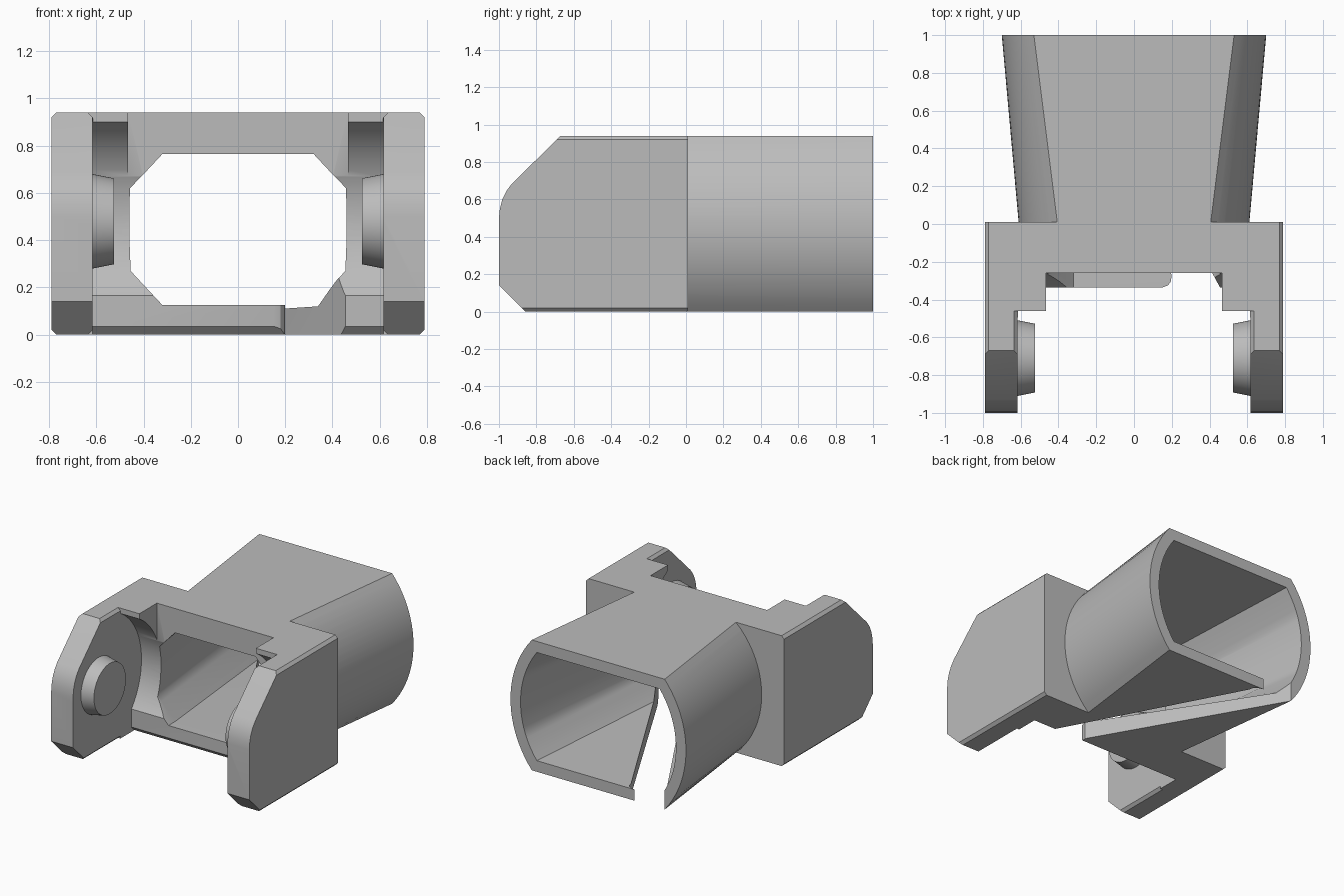
import bpy, bmesh, math
from mathutils import Matrix

cube = bpy.data.objects.get("Cube")
if cube:
    bpy.data.objects.remove(cube, do_unlink=True)

grey = bpy.data.materials.new("plain_grey")
grey.use_nodes = True
grey.diffuse_color = (0.5, 0.5, 0.5, 1)
grey.node_tree.nodes["Principled BSDF"].inputs["Base Color"].default_value = (0.5, 0.5, 0.5, 1)

TOP, MID = 0.94, 0.47
PIVOT_Y, PIVOT_Z = -0.71, 0.48
STEPS = 22


def finish(name, bm):
    bmesh.ops.recalc_face_normals(bm, faces=bm.faces)
    mesh = bpy.data.meshes.new(name)
    bm.to_mesh(mesh)
    bm.free()
    mesh.materials.append(grey)
    obj = bpy.data.objects.new(name, mesh)
    bpy.context.collection.objects.link(obj)
    return obj


def loft(name, rings, chamfer=0):
    """Skin a list of equal-length point rings and cap both ends."""
    bm = bmesh.new()
    rows = [[bm.verts.new(p) for p in ring] for ring in rings]
    n = len(rows[0])
    for a, b in zip(rows, rows[1:]):
        for i in range(n):
            j = (i + 1) % n
            bm.faces.new((a[i], a[j], b[j], b[i]))
    bm.faces.new(rows[0])
    bm.faces.new(rows[-1])
    if chamfer:
        # only the rims running along the top and bottom
        rims = [e for e in bm.edges if e.verts[0].co.x == e.verts[1].co.x
                and abs(e.verts[0].co.z - e.verts[1].co.z) < 1e-5
                and min(abs(e.verts[0].co.z), abs(e.verts[0].co.z - TOP)) < 1e-5]
        bmesh.ops.bevel(bm, geom=rims, offset=chamfer, segments=1, affect='EDGES')
    return finish(name, bm)


def slab_x(name, x0, x1, outline, chamfer=0):
    return loft(name, [[(x, y, z) for y, z in outline] for x in (x0, x1)], chamfer)


def slab_z(name, z0, z1, outline):
    return loft(name, [[(x, y, z) for x, y in outline] for z in (z0, z1)])


def box(name, x, y0, y1, z0, z1):
    return slab_x(name, -x, x, [(y0, z0), (y1, z0), (y1, z1), (y0, z1)])


def cone_x(name, x0, x1, r0, r1, segments=64):
    bm = bmesh.new()
    place = Matrix.Translation(((x0 + x1) / 2, PIVOT_Y, PIVOT_Z)) @ Matrix.Rotation(math.pi / 2, 4, 'Y')
    bmesh.ops.create_cone(bm, cap_ends=True, segments=segments, radius1=r0, radius2=r1,
                          depth=x1 - x0, matrix=place)
    return finish(name, bm)


def ring(y, half, centre, side_x):
    """Closed ring, symmetric in x, whose side bulges by side_x(height)."""
    heights = [half * (2 * k / STEPS - 1) for k in range(STEPS + 1)]
    right = [(side_x(h), y, centre + h) for h in heights]
    return right + [(-x, y, z) for x, _, z in reversed(right)]


def arc_ring(y, half, centre, flat, side):
    sag = side - flat
    r = (half * half + sag * sag) / (2 * sag)
    return ring(y, half, centre, lambda h: side - r + math.sqrt(r * r - h * h))


def octagon_ring(y):
    return ring(y, 0.32, 0.445, lambda h: 0.455 - 0.135 * max(0, abs(h) - 0.175) / 0.145)


def combine(target, other, operation):
    mod = target.modifiers.new("combine", 'BOOLEAN')
    mod.operation, mod.solver, mod.object = operation, 'EXACT', other
    with bpy.context.temp_override(object=target, active_object=target, selected_objects=[target]):
        bpy.ops.object.modifier_apply(modifier=mod.name)
    bpy.data.objects.remove(other, do_unlink=True)


# Central body, two side arms and the flaring rear sleeve
holder = box("sleeve_holder", 0.66, -0.46, 0.01, 0, TOP)

curve = [(-1, 0.5), (-0.995, 0.55), (-0.982, 0.6), (-0.96, 0.645), (-0.93, 0.685)]
arm = [(0.01, 0), (-0.86, 0), (-1, 0.14)] + curve + [(-0.67, TOP), (0.01, TOP)]
for s in (1, -1):
    combine(holder, slab_x("side_arm", 0.615 * s, 0.79 * s, arm, 0.02), 'UNION')


def sleeve_ring(y):
    return arc_ring(y, MID, MID, 0.405 + 0.125 * y, 0.61 + 0.09 * y)


combine(holder, loft("rear_sleeve", [sleeve_ring(-0.2), sleeve_ring(1)]), 'UNION')

# Space between the arms, leaving a chamfered lower lip
lip = [(-1.2, -0.1), (-0.2, -0.1), (-0.335, 0.035), (-0.335, PIVOT_Z), (-1.2, PIVOT_Z)]
combine(holder, slab_x("lower_gap", -0.616, 0.616, lip), 'DIFFERENCE')
combine(holder, cone_x("round_pocket", -0.616, 0.616, 0.49, 0.49, 96), 'DIFFERENCE')
combine(holder, box("upper_gap", 0.465, -1.2, -0.26, 0.45, 1.1), 'DIFFERENCE')

# Passage from the octagonal mouth to the rounded rear opening
passage = [octagon_ring(-0.7), octagon_ring(-0.26)]
passage += [arc_ring(y, 0.39, MID, 0.49, 0.62) for y in (1, 1.1)]
combine(holder, loft("passage", passage), 'DIFFERENCE')

# Diagonal slot through the floor, with softened corners
slot = [(0.455, -0.4), (0.455, -0.335), (0.42, -0.27), (-0.22, 0.94), (-0.225, 0.97),
        (-0.25, 0.99), (-0.29, 1.0), (-0.29, 1.1), (-0.53, 1.1), (-0.53, 1.0),
        (0.2, -0.27), (0.195, -0.305), (0.18, -0.325), (0.15, -0.336), (0.15, -0.4)]
combine(holder, slab_z("floor_slot", -0.1, 0.4, slot), 'DIFFERENCE')

# Tapered pivot pins on the inner arm faces
parts = [holder,
         cone_x("left_pivot_pin", 0.525, 0.63, 0.182, 0.203),
         cone_x("right_pivot_pin", -0.63, -0.525, 0.203, 0.182)]

bpy.ops.object.select_all(action='DESELECT')
for obj in parts:
    obj.select_set(True)
bpy.context.view_layer.objects.active = holder
bpy.ops.object.shade_smooth_by_angle(angle=math.radians(25))
